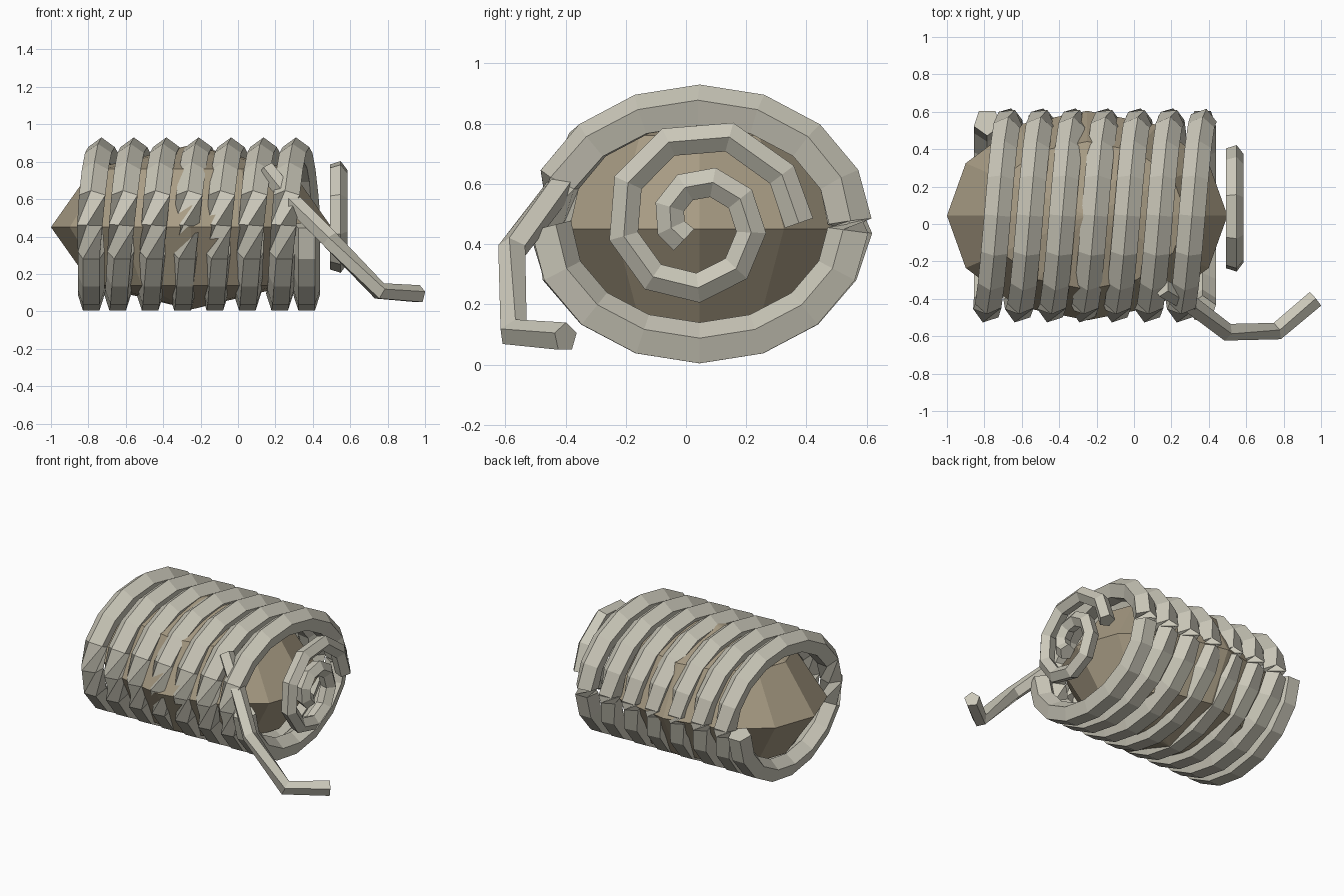
import bpy, bmesh, math
from mathutils import Vector, Matrix

if "Cube" in bpy.data.objects:
    bpy.data.objects.remove(bpy.data.objects["Cube"])


def material(name, rgb):
    mat = bpy.data.materials.new(name)
    mat.diffuse_color = (*rgb, 1)
    mat.use_nodes = True
    mat.node_tree.nodes["Principled BSDF"].inputs["Base Color"].default_value = mat.diffuse_color
    return mat


def make_object(name, bm, mat):
    me = bpy.data.meshes.new(name)
    bm.to_mesh(me)
    bm.free()
    me.materials.append(mat)
    ob = bpy.data.objects.new(name, me)
    bpy.context.collection.objects.link(ob)
    return ob


def sweep(name, pts, radius, up, mat, sides=5):
    """Tube along a path; one corner of the section always leans towards 'up'."""
    pts = [Vector(p) for p in pts]
    bm = bmesh.new()
    rings = []
    for i, p in enumerate(pts):
        t = Vector()
        if i > 0:
            t += (p - pts[i - 1]).normalized()
        if i < len(pts) - 1:
            t += (pts[i + 1] - p).normalized()
        t.normalize()
        u = (up - t * up.dot(t)).normalized()
        s = t.cross(u)
        angles = [2 * math.pi * k / sides for k in range(sides)]
        rings.append([bm.verts.new(p + radius * (math.cos(a) * u + math.sin(a) * s))
                      for a in angles])
    for r0, r1 in zip(rings, rings[1:]):
        for k in range(sides):
            j = (k + 1) % sides
            bm.faces.new((r0[k], r0[j], r1[j], r1[k]))
    bm.faces.new(rings[0][::-1])
    bm.faces.new(rings[-1])
    bmesh.ops.recalc_face_normals(bm, faces=bm.faces)
    return make_object(name, bm, mat)


Z, X = Vector((0, 0, 1)), Vector((1, 0, 0))
tan = material("tan", (0.39, 0.33, 0.23))
grey = material("warm_grey", (0.60, 0.58, 0.49))

# inner body: coarse flattened sphere
bm = bmesh.new()
bmesh.ops.create_uvsphere(
    bm, u_segments=12, v_segments=4, radius=1,
    matrix=Matrix.Translation((-0.25, 0.045, 0.45)) @ Matrix.Diagonal((0.75, 0.56, 0.44, 1)))
make_object("body", bm, tan)

# coil wound around the body, starting and ending low
STEPS, TURNS = 16, 7.5
path = []
for i in range(int(STEPS * TURNS) + 1):
    # the back point is split in two where the section flips over
    for d in ((-0.006, 0.006) if i % STEPS == 0 and i else (0,)):
        turn = i / STEPS + d
        a = -2 * math.pi * turn
        x = -0.73 + 0.1733 * (turn - 0.75) + 0.015 * math.cos(a)
        x = min(max(x, -0.785), 0.367)
        path.append((x, 0.045 + 0.5 * math.cos(a), 0.46 + 0.395 * math.sin(a)))
sweep("coil", path, 0.075, Z, grey)

# flat spiral at the right end
path = []
for deg in [0] + [30 + 40 * k for k in range(15)]:
    a = math.radians(deg)
    r = 0.335 - 0.04 * deg / 90
    path.append((0.533, 0.04 + r * math.cos(a), 0.47 + r * math.sin(a)))
sweep("end_spiral", path, 0.052, X, grey)

# loose tail at the front
sweep("tail", [(0.15, -0.34, 0.76), (0.29, -0.42, 0.59), (0.49, -0.575, 0.385),
               (0.76, -0.575, 0.105), (0.97, -0.4, 0.09)], 0.05, Z, grey)
